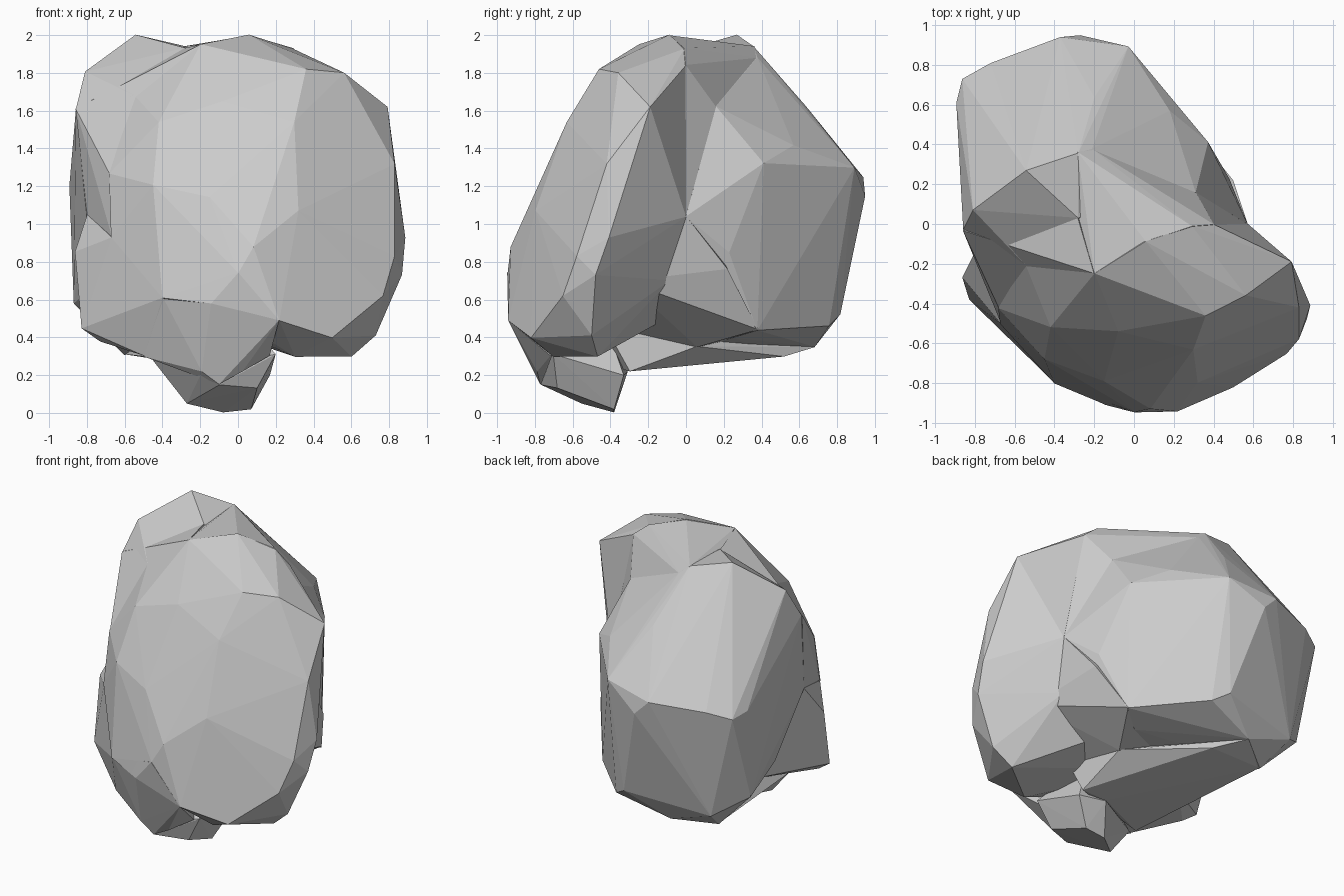
import bpy, bmesh, random


def hull(name, pts, seed=0):
    """Faceted chunk: convex hull of corner points, nudged so that parts never share exact corners."""
    rng = random.Random(name + str(seed))
    bm = bmesh.new()
    for p in pts:
        bm.verts.new([c + rng.uniform(-.003, .003) for c in p])
    bmesh.ops.convex_hull(bm, input=bm.verts[:])
    loose = [v for v in bm.verts if not v.link_faces]
    bmesh.ops.delete(bm, geom=loose, context='VERTS')
    bmesh.ops.recalc_face_normals(bm, faces=bm.faces[:])
    me = bpy.data.meshes.new(name)
    bm.to_mesh(me)
    bm.free()
    ob = bpy.data.objects.new(name, me)
    bpy.context.collection.objects.link(ob)
    return ob


def volume(ob):
    bm = bmesh.new()
    bm.from_mesh(ob.data)
    vol = bm.calc_volume(signed=True)
    bm.free()
    return vol


def fuse(base, name, pts):
    """Union a chunk into the base; retry with another nudge if the union is unsound."""
    for seed in range(8):
        part = hull(name, pts, seed)
        old_mesh, v0, v1 = base.data.copy(), volume(base), volume(part)
        mod = base.modifiers.new(name, 'BOOLEAN')
        mod.operation, mod.solver, mod.object = 'UNION', 'EXACT', part
        bpy.context.view_layer.objects.active = base
        bpy.ops.object.modifier_apply(modifier=mod.name)
        v2 = volume(base)
        if max(v0, v1) - .001 <= v2 <= v0 + v1 + .001:
            bpy.data.objects.remove(part)
            return
        base.data = old_mesh
        if seed < 7:
            bpy.data.objects.remove(part)


# Broad front slab, leaning back towards the top
rock = hull("rock", [
    (-.20, -.25, 1.95), (.06, -.09, 2.0), (.29, -.01, 1.93), (.40, 0, 1.84),
    (.36, -.46, 1.82), (.56, -.36, 1.80), (.79, -.19, 1.62), (.83, -.42, 1.32),
    (.885, -.41, .93), (.87, -.48, .73), (.83, -.58, .83), (.77, -.65, .62),
    (.73, -.50, .41), (.60, -.47, .30), (.30, -.70, .30), (.50, -.82, .40),
    (.22, -.94, .49), (0, -.945, .74), (-.14, -.91, .58), (-.40, -.80, .61),
    (.08, -.93, .88), (.32, -.80, 1.07), (-.15, -.79, 1.14), (.30, -.63, 1.54),
    (-.08, -.54, 1.65), (-.42, -.52, 1.54), (-.45, -.68, 1.21),
    (-.55, -.20, 1.68), (-.68, -.42, 1.27), (-.67, -.50, .93),
    (.57, 0, 1.04), (.50, -.08, .70), (.20, -.10, .50), (-.30, -.20, .50)])

# Tall rear lobe
fuse(rock, "rear_lobe", [
    (-.54, .27, 2.0), (-.28, .36, 1.94), (-.21, .38, 1.88), (-.28, .03, 1.93),
    (-.81, .07, 1.81), (-.86, -.03, 1.61), (-.55, -.20, 1.68), (-.80, -.14, 1.05),
    (-.85, .20, 1.50), (-.89, .61, 1.20), (-.86, .73, 1.18), (-.72, .81, 1.22),
    (-.37, .94, 1.25), (-.27, .95, 1.15), (-.03, .89, 1.30), (-.20, .64, 1.62),
    (.18, .57, 1.42), (.37, .41, 1.32), (.31, .16, 1.62), (.48, .23, .85),
    (.57, 0, 1.04), (.37, .38, .44), (0, .76, .46), (.19, .60, 1.19),
    (-.10, .82, .52), (-.68, .70, .46), (-.36, .68, .35), (-.60, .50, .31),
    (-.87, .54, .58), (.20, .25, .40), (-.45, 0, .32), (-.78, .15, .65)])

# Low corner jutting out at the front left
fuse(rock, "left_corner", [
    (-.83, -.38, .45), (-.86, -.27, .85), (-.73, -.40, .38), (-.50, -.62, .30),
    (-.40, -.80, .61), (-.67, -.50, .93), (-.80, -.14, 1.05), (-.45, -.10, .35),
    (-.30, -.30, 1.0), (-.14, -.85, .58), (-.1, -.5, .35)])

# Flanks closing the clefts between slab and rear lobe
fuse(rock, "left_flank", [
    (-.55, -.20, 1.68), (-.68, -.42, 1.27), (-.67, -.50, .93), (-.80, -.14, 1.05),
    (-.86, -.03, 1.61), (-.28, .03, 1.93), (-.20, -.25, 1.95), (0, .1, 1.2)])
fuse(rock, "right_flank", [
    (.57, 0, 1.04), (.52, -.08, .76), (.50, .22, .76), (.55, -.32, .70),
    (.42, .15, .57), (.37, .38, .44), (.17, -.43, .46), (.17, .06, .35),
    (-.20, -.30, .40), (-.20, .30, .40), (0, 0, 1.2)])

# Saddle filling the gap between the two summits
fuse(rock, "saddle", [
    (-.20, -.25, 1.95), (.06, -.09, 2.0), (.29, -.01, 1.93), (-.28, .36, 1.94),
    (-.21, .38, 1.88), (.31, .16, 1.62), (-.28, .03, 1.92), (0, .1, 1.2),
    (.40, 0, 1.84), (.57, 0, 1.04)])

# Flat plate under the middle
fuse(rock, "plate", [
    (-.03, -.31, .22), (.17, -.30, .22), (.17, .06, .35), (-.36, .68, .35),
    (-.20, .52, .30), (-.60, .50, .31), (-.50, -.58, .30), (-.45, 0, .45),
    (0, -.2, .6), (.17, -.43, .46)])

# Chin below the front face, and the stub on which the rock stands
fuse(rock, "chin", [
    (-.40, -.80, .61), (-.14, -.91, .58), (.22, -.94, .49), (0, -.945, .74),
    (-.10, -.77, .15), (-.19, -.78, .22), (.02, -.79, .22), (.17, -.72, .30),
    (-.50, -.62, .30), (0, -.50, .30), (0, -.50, .70)])
fuse(rock, "stub", [
    (-.27, -.55, .05), (-.08, -.38, 0), (.07, -.38, .02), (.10, -.68, .13),
    (-.10, -.77, .15), (.17, -.33, .20), (-.03, -.31, .22), (-.45, -.58, .28),
    (.20, -.70, .31), (0, -.45, .55), (-.19, -.78, .22)])
